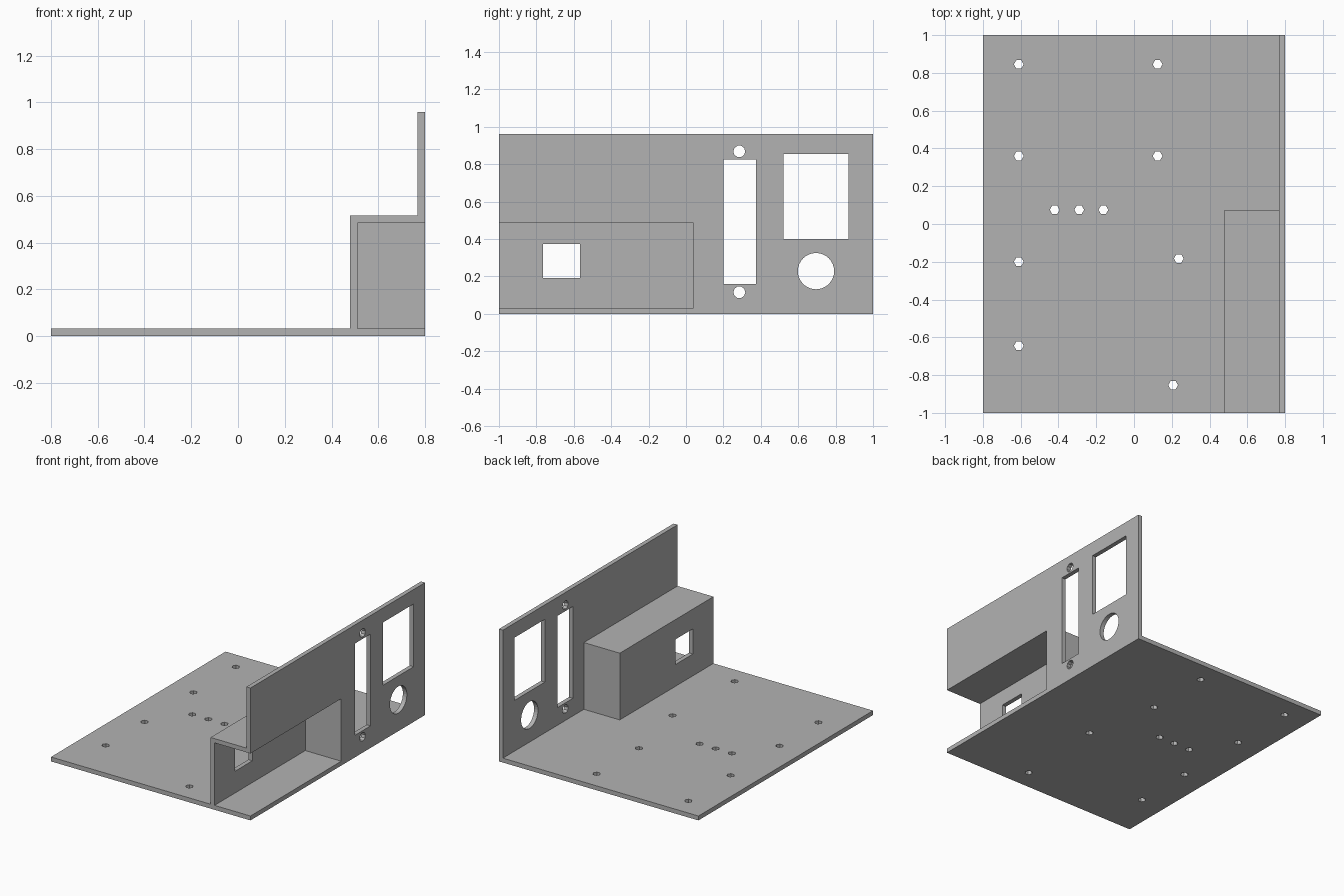
import bpy
import math

cube = bpy.data.objects.get("Cube")
if cube:
    bpy.data.objects.remove(cube, do_unlink=True)

T = 0.032  # sheet thickness

grey = bpy.data.materials.new("plain grey")
grey.use_nodes = True
grey.diffuse_color = (0.45, 0.45, 0.45, 1)
grey.node_tree.nodes["Principled BSDF"].inputs["Base Color"].default_value = (0.45, 0.45, 0.45, 1)


def box(name, lo, hi):
    """Box between two corners."""
    bpy.ops.mesh.primitive_cube_add(size=1, location=[(a + b) / 2 for a, b in zip(lo, hi)])
    ob = bpy.context.object
    ob.name = name
    ob.scale = [b - a for a, b in zip(lo, hi)]
    bpy.ops.object.transform_apply(location=True, rotation=False, scale=True)
    ob.data.materials.append(grey)
    return ob


def drill(name, centre, radius, sides, along_x=False):
    """Cylinder cutter; its first corner points sideways."""
    bpy.ops.mesh.primitive_cylinder_add(vertices=sides, radius=radius, depth=0.2, location=centre)
    ob = bpy.context.object
    ob.name = name
    ob.rotation_euler = (0, math.pi / 2, 0) if along_x else (0, 0, math.pi / 2)
    bpy.ops.object.transform_apply(location=True, rotation=True, scale=True)
    ob.data.materials.append(grey)
    return ob


def cut(target, cutters):
    """Subtract every cutter, then discard it."""
    for c in cutters:
        c.hide_render = True
        mod = target.modifiers.new("cut", "BOOLEAN")
        mod.operation = "DIFFERENCE"
        mod.solver = "EXACT"
        mod.object = c
        bpy.context.view_layer.objects.active = target
        bpy.ops.object.modifier_apply(modifier=mod.name)
        bpy.data.objects.remove(c, do_unlink=True)


# Base plate with screw holes
base = box("base_plate", (-0.8, -1, 0), (0.8, 1, T))
screws = [(x, y) for x in (-0.61, 0.125) for y in (0.845, 0.36)]
screws += [(x, 0.075) for x in (-0.42, -0.29, -0.162)]
screws += [(-0.61, -0.2), (-0.61, -0.645), (0.237, -0.183), (0.207, -0.853)]
cut(base, [drill("screw_cutter", (x, y, 0), 0.026, 6) for x, y in screws])

# Upright side panel with the recess opening, slot, window and round holes
panel = box("side_panel", (0.8 - T, -1, T), (0.8, 1, 0.96))
cut(panel, [
    box("recess_cutter", (0.7, -1.1, -0.1), (0.9, 0.04, 0.485)),
    box("slot_cutter", (0.7, 0.2, 0.16), (0.9, 0.375, 0.825)),
    box("window_cutter", (0.7, 0.52, 0.4), (0.9, 0.87, 0.855)),
    drill("round_cutter", (0.78, 0.695, 0.228), 0.097, 32, True),
    drill("upper_screw_cutter", (0.78, 0.285, 0.868), 0.032, 10, True),
    drill("lower_screw_cutter", (0.78, 0.285, 0.115), 0.032, 10, True),
])

# Recess housing: open at the front and the side, with a small window
housing = box("recess_housing", (0.48, -1, T), (0.8 - T, 0.073, 0.516))
cut(housing, [
    box("hollow_cutter", (0.48 + T, -1.1, -0.1), (0.9, 0.04, 0.485)),
    box("port_cutter", (0.4, -0.765, 0.19), (0.6, -0.567, 0.372)),
])
